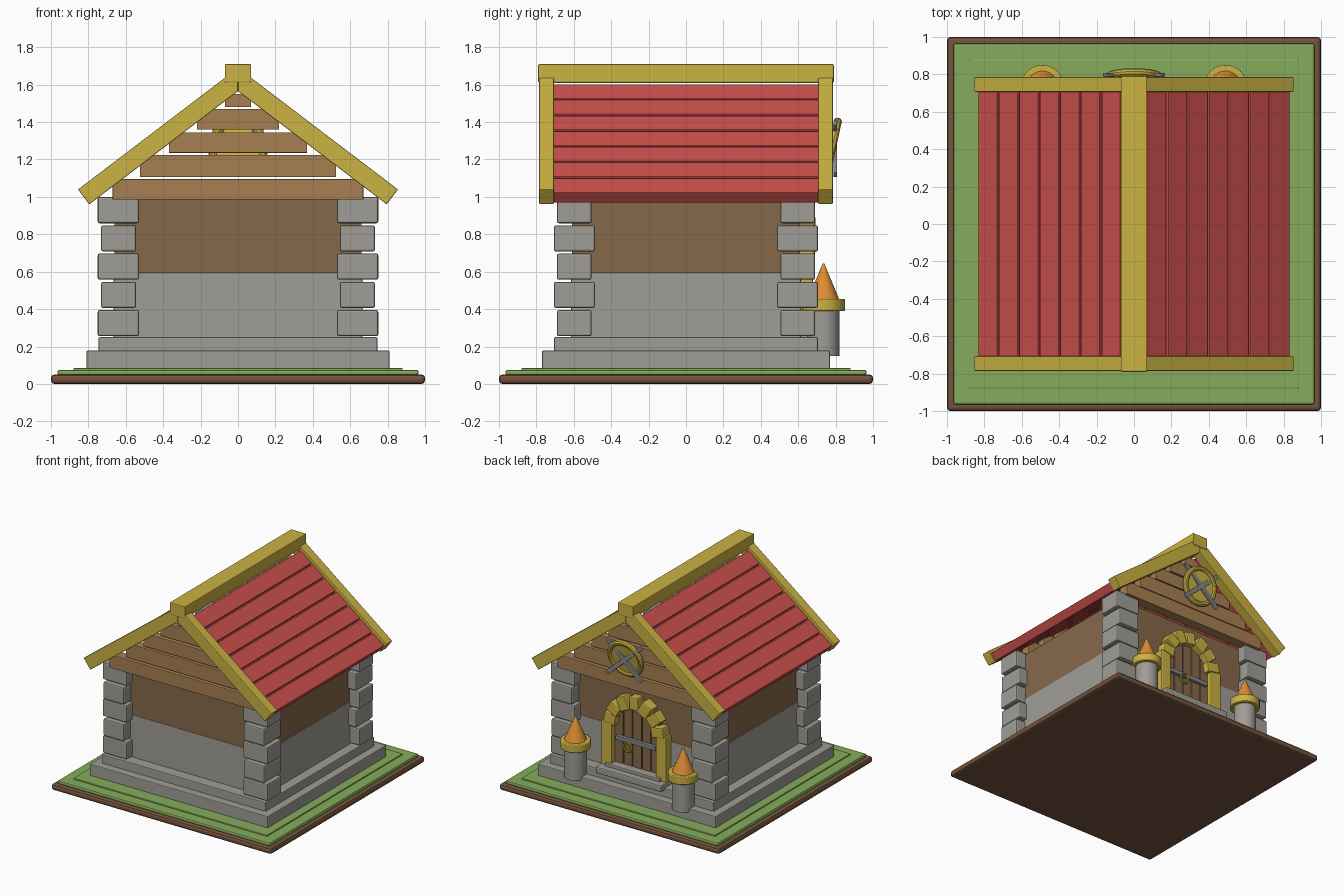
import bpy, bmesh, math, random
from mathutils import Matrix, Vector

random.seed(4)
if "Cube" in bpy.data.objects:
    bpy.data.objects.remove(bpy.data.objects["Cube"])


def material(name, rgb):
    lin = [((c / 255 + 0.055) / 1.055) ** 2.4 for c in rgb] + [1]
    m = bpy.data.materials.new(name)
    m.use_nodes = True
    m.diffuse_color = lin
    m.node_tree.nodes["Principled BSDF"].inputs["Base Color"].default_value = lin
    return m


GOLD = material("gold", (203, 178, 66))
RED = material("roof red", (203, 80, 77))
GREEN = material("grass green", (134, 172, 92))
STONE = material("stone grey", (160, 157, 150))
PLASTER = material("wall brown", (134, 105, 74))
PLANK = material("plank brown", (167, 127, 82))
EARTH = material("earth brown", (116, 84, 60))
ORANGE = material("flame orange", (222, 142, 50))
METAL = material("metal grey", (135, 135, 140))


def finish(name, bm, mat, bevel=0.0, smooth=False):
    bmesh.ops.recalc_face_normals(bm, faces=bm.faces)
    mesh = bpy.data.meshes.new(name)
    bm.to_mesh(mesh)
    bm.free()
    ob = bpy.data.objects.new(name, mesh)
    bpy.context.collection.objects.link(ob)
    mesh.materials.append(mat)
    if bevel:
        mod = ob.modifiers.new("soft_edges", "BEVEL")
        mod.width, mod.segments = bevel, 2
    if smooth:
        bpy.ops.object.select_all(action="DESELECT")
        ob.select_set(True)
        bpy.context.view_layer.objects.active = ob
        bpy.ops.object.shade_smooth_by_angle()
    return ob


def box(name, x, y, z, mat, bevel=0.006, turn=0.0):
    """Box between ranges, turned about its own y axis."""
    bm = bmesh.new()
    mid = Vector([(r[0] + r[1]) / 2 for r in (x, y, z)])
    size = [abs(r[1] - r[0]) for r in (x, y, z)]
    mat4 = Matrix.Translation(mid) @ Matrix.Rotation(turn, 4, "Y") @ Matrix.Diagonal((*size, 1))
    bmesh.ops.create_cube(bm, size=1, matrix=mat4)
    return finish(name, bm, mat, bevel)


def slab(name, hx, hy, z0, z1, mat, bevel=0.006):
    return box(name, (-hx, hx), (-hy, hy), (z0, z1), mat, bevel)


def prism(name, profile, y0, y1, mat, bevel=0.005):
    """Extrude an x-z outline along y."""
    bm = bmesh.new()
    face = bm.faces.new([bm.verts.new((p[0], y0, p[1])) for p in profile])
    out = bmesh.ops.extrude_face_region(bm, geom=[face])
    verts = [v for v in out["geom"] if isinstance(v, bmesh.types.BMVert)]
    bmesh.ops.translate(bm, verts=verts, vec=(0, y1 - y0, 0))
    return finish(name, bm, mat, bevel)


def round_part(name, r0, r1, depth, matrix, mat, bevel=0.0):
    bm = bmesh.new()
    bmesh.ops.create_cone(bm, cap_ends=True, segments=32, radius1=r0, radius2=r1,
                          depth=depth, matrix=matrix)
    return finish(name, bm, mat, bevel, True)


def ring(name, major, minor, matrix, mat):
    bm = bmesh.new()
    n, k = 32, 10
    grid = []
    for i in range(n):
        a = math.tau * i / n
        row = []
        for j in range(k):
            b = math.tau * j / k
            r = major + minor * math.cos(b)
            row.append(bm.verts.new(matrix @ Vector((r * math.cos(a), r * math.sin(a), minor * math.sin(b)))))
        grid.append(row)
    for i in range(n):
        for j in range(k):
            i2, j2 = (i + 1) % n, (j + 1) % k
            bm.faces.new((grid[i][j], grid[i2][j], grid[i2][j2], grid[i][j2]))
    return finish(name, bm, mat, 0, True)


# Ground and stepped foundation
slab("earth_base", 1, 1, 0, 0.05, EARTH, 0.018)
slab("grass_outer", 0.965, 0.965, 0.045, 0.075, GREEN, 0.01)
slab("grass_inner", 0.88, 0.88, 0.07, 0.085, GREEN, 0.005)
slab("foundation_lower", 0.81, 0.77, 0.08, 0.178, STONE)
slab("foundation_upper", 0.745, 0.705, 0.17, 0.25, STONE)

# Walls
slab("stone_wall", 0.665, 0.615, 0.24, 0.595, STONE)
slab("plaster_wall", 0.66, 0.61, 0.59, 0.985, PLASTER, 0)

# Alternating corner stones
for sx in (-1, 1):
    for sy in (-1, 1):
        for row in range(5):
            z = 0.255 + row * 0.151
            xr, yr = ((0.53, 0.75), (0.505, 0.69)) if row % 2 == 0 else ((0.545, 0.732), (0.487, 0.706))
            box("corner_stone", [sx * v for v in xr], [sy * v for v in yr], (z, z + 0.14), STONE, 0.01)

# Gable planks at both ends
for sy in (-1, 1):
    for half, z0, z1, out in ((0.67, 0.985, 1.095, 0.715), (0.525, 1.105, 1.225, 0.705),
                              (0.37, 1.235, 1.345, 0.70), (0.22, 1.36, 1.47, 0.695),
                              (0.07, 1.48, 1.55, 0.69)):
        box("gable_plank", (-half, half), (sy * 0.63, sy * out), (z0, z1), PLANK, 0.004)

# Roof: boards, rafters and ridge
down, normal = Vector((0.796, -0.606)), Vector((0.606, 0.796))
apex = Vector((0, 1.565))


def slope_piece(name, side, t0, t1, n0, n1, y0, y1, mat):
    pts = [apex + down * t + normal * n for t, n in ((t0, n0), (t1, n0), (t1, n1), (t0, n1))]
    return prism(name, [(side * p.x, p.y) for p in pts], y0, y1, mat)


for side in (-1, 1):
    slope_piece("roof_backing", side, 0.03, 0.99, 0.02, 0.05, -0.7, 0.7, RED)
    for i in range(7):
        t = 0.036 + i * 0.138
        slope_piece("roof_board", side, t, t + 0.126, 0.005, 0.075, -0.71, 0.71, RED)
    for sy in (-1, 1):
        prism("rafter", [(0, 1.565), (side * 0.795, 0.96), (side * 0.855, 1.04), (0, 1.69)],
              sy * 0.707, sy * 0.785, GOLD)
slab("ridge_beam", 0.07, 0.79, 1.61, 1.71, GOLD)

# Doorway: steps, planks, bar and pull ring
box("door_step", (-0.3, 0.3), (0.6, 0.75), (0.23, 0.285), STONE, 0.01)
box("door_sill", (-0.25, 0.25), (0.6, 0.70), (0.28, 0.31), STONE, 0.006)
for i in range(-2, 3):
    top = 0.64 + math.sqrt(0.21 ** 2 - (i * 0.084) ** 2)
    box("door_plank", (i * 0.084 - 0.039, i * 0.084 + 0.039), (0.59, 0.635), (0.28, top), PLASTER, 0.004)
box("door_bar", (-0.18, 0.18), (0.63, 0.66), (0.505, 0.54), METAL, 0.004)
upright = Matrix.Rotation(math.radians(90), 4, "X")
ring("door_pull", 0.036, 0.009, Matrix.Translation((0.06, 0.67, 0.475)) @ upright, GOLD)

# Door frame posts and arch stones
for s in (-1, 1):
    box("door_post", (s * 0.2, s * 0.295), (0.58, 0.68), (0.25, 0.65), GOLD, 0.008)
for i in range(7):
    a = math.radians(8 + i * 164 / 6)
    cx, cz = 0.22 * math.cos(a), 0.645 + 0.205 * math.sin(a)
    w, h = random.uniform(0.05, 0.058), random.uniform(0.04, 0.048)
    box("arch_stone", (cx - w, cx + w), (0.58, random.uniform(0.68, 0.695)), (cz - h, cz + h),
        GOLD, 0.008, -a + random.uniform(-0.12, 0.12))

# Leaning round shield with crossed bars
lean = Matrix.Translation((0, 0.782, 1.265)) @ Matrix.Rotation(math.radians(-102), 4, "X")
round_part("shield_disc", 0.145, 0.145, 0.02, lean, GOLD)
ring("shield_rim", 0.14, 0.022, lean, GOLD)
for turn in (-0.73, 0.73):
    box("crossed_bar", (-0.21, 0.21), (0.788, 0.808), (1.24, 1.275), METAL, 0.003, turn)

# Torch pillars beside the door
for s in (-1, 1):
    def at(z):
        return Matrix.Translation((s * 0.49, 0.735, z))
    round_part("torch_pillar", 0.085, 0.085, 0.25, at(0.275), STONE)
    round_part("torch_bowl", 0.115, 0.115, 0.065, at(0.4225), GOLD, 0.006)
    round_part("torch_flame", 0.085, 0.004, 0.195, at(0.5475), ORANGE)
